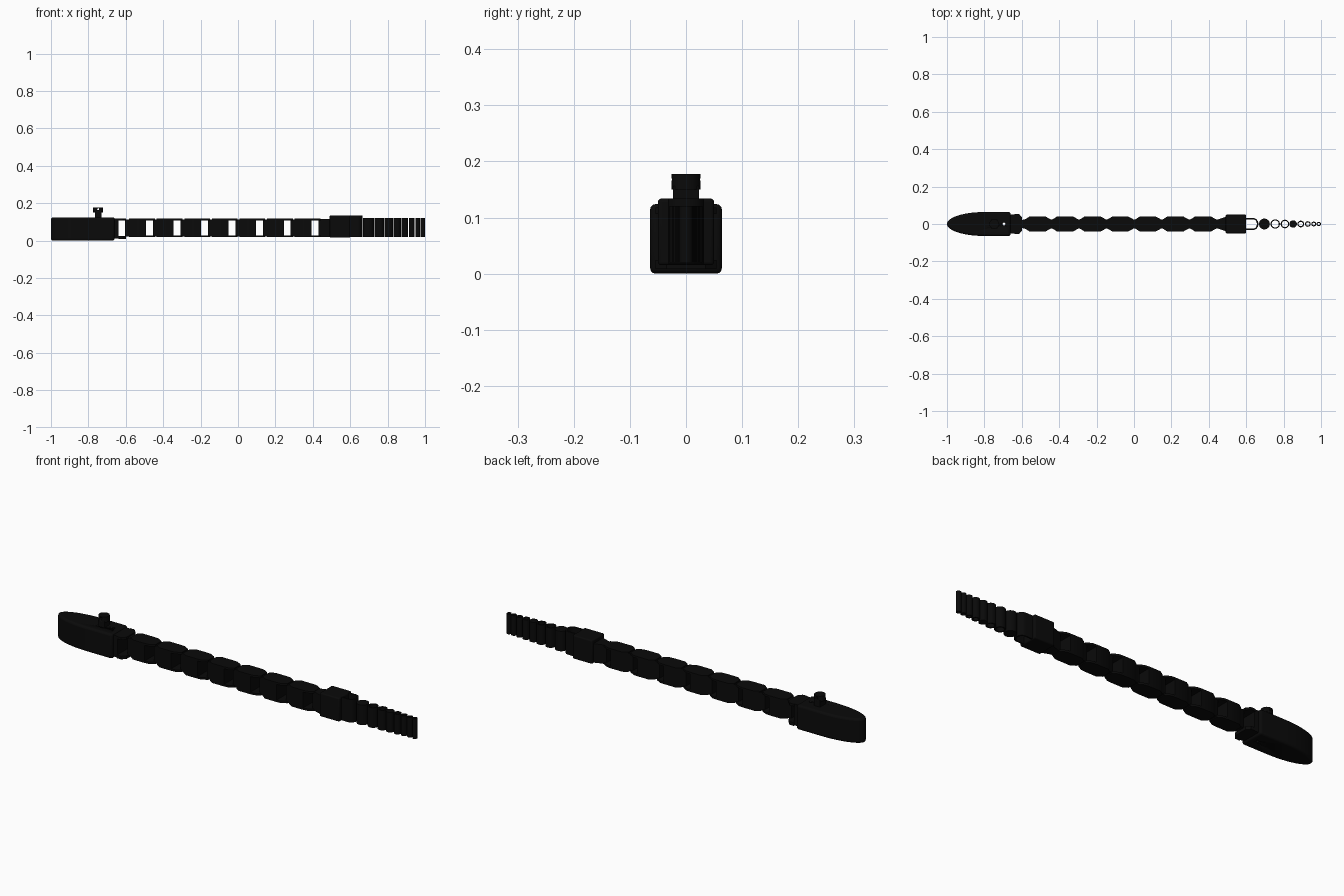
import bpy, bmesh, math

cube = bpy.data.objects.get("Cube")
if cube:
    bpy.data.objects.remove(cube, do_unlink=True)

black = bpy.data.materials.new("matte_black")
black.use_nodes = True
color = (0.003, 0.003, 0.003, 1)
black.diffuse_color = color
black.node_tree.nodes["Principled BSDF"].inputs["Base Color"].default_value = color


def finish(name, bm, bevel=0.0):
    bmesh.ops.recalc_face_normals(bm, faces=bm.faces)
    mesh = bpy.data.meshes.new(name)
    bm.to_mesh(mesh)
    bm.free()
    obj = bpy.data.objects.new(name, mesh)
    bpy.context.collection.objects.link(obj)
    mesh.materials.append(black)
    if bevel:
        mod = obj.modifiers.new("rounded", "BEVEL")
        mod.width, mod.segments, mod.limit_method = bevel, 3, "ANGLE"
    bpy.ops.object.select_all(action="DESELECT")
    obj.select_set(True)
    bpy.context.view_layer.objects.active = obj
    bpy.ops.object.shade_smooth_by_angle(angle=math.radians(35))
    return obj


def prism(name, half, z0, z1, bevel=0.0):
    """Upright solid from a half outline of (x, half width), mirrored in y."""
    outline = [(x, y) for x, y in half]
    outline += [(x, -y) for x, y in reversed(half) if y > 0]
    bm = bmesh.new()
    face = bm.faces.new([bm.verts.new((x, y, z0)) for x, y in outline])
    ext = bmesh.ops.extrude_face_region(bm, geom=[face])
    moved = [v for v in ext["geom"] if isinstance(v, bmesh.types.BMVert)]
    bmesh.ops.translate(bm, verts=moved, vec=(0, 0, z1 - z0))
    return finish(name, bm, bevel)


def box(name, x0, x1, half, z0, z1, bevel=0.0):
    return prism(name, [(x0, half), (x1, half)], z0, z1, bevel)


def wall(name, outer, inner, z0, z1):
    """Vertical wall between two matching closed outlines."""
    bm = bmesh.new()
    rings = [[bm.verts.new((x, y, z)) for x, y in path]
             for path, z in ((outer, z0), (outer, z1), (inner, z1), (inner, z0))]
    n = len(outer)
    for r in range(4):
        a, b = rings[r], rings[(r + 1) % 4]
        for i in range(n):
            j = (i + 1) % n
            bm.faces.new((a[i], a[j], b[j], b[i]))
    return finish(name, bm)


def circle(x, r, n=24):
    return [(x + r * math.cos(math.tau * i / n), r * math.sin(math.tau * i / n))
            for i in range(n)]


def disc(name, x, r, z0, z1):
    bm = bmesh.new()
    bmesh.ops.create_cone(bm, cap_ends=True, segments=24, radius1=r, radius2=r, depth=z1 - z0)
    bmesh.ops.translate(bm, verts=bm.verts, vec=(x, 0, (z0 + z1) / 2))
    return finish(name, bm)


def drill(target, cutter):
    mod = target.modifiers.new("hole", "BOOLEAN")
    mod.object, mod.operation = cutter, "DIFFERENCE"
    cutter.hide_render = True
    cutter.hide_set(True)


# Bullet-shaped head with a small vertical hole
nose = [(-0.8 - 0.2 * math.cos(a), 0.064 * math.sin(a))
        for a in (math.pi / 2 * i / 14 for i in range(15))]
head = prism("head", nose + [(-0.66, 0.064)], 0, 0.124, 0.01)
drill(head, disc("head_hole_cutter", -0.695, 0.007, -0.1, 0.3))
box("head_collar", -0.675, -0.638, 0.05, 0.01, 0.118)
for name, z0, z1 in (("head_fork_top", 0.106, 0.118), ("head_fork_bottom", 0.008, 0.024)):
    prism(name, [(-0.64, 0.054), (-0.615, 0.054), (-0.598, 0.035)], z0, z1)

# Knob on the head, with a cross hole in its cap
box("knob_stem", -0.765, -0.731, 0.023, 0.118, 0.156)
cap = disc("knob_cap", -0.748, 0.026, 0.15, 0.178)
cutter = disc("cap_hole_cutter", 0, 0.005, -0.1, 0.1)
cutter.rotation_euler.x = math.pi / 2
cutter.location = (-0.748, 0, 0.168)
drill(cap, cutter)

# Jointed links: tapered neck, wide body and a forked rear end
pitch = 0.1475
for i in range(7):
    g = -0.622 + i * pitch
    prism(f"link_neck_{i + 1}", [(g + 0.019, 0.02), (g + 0.038, 0.025), (g + 0.06, 0.036)],
          0.022, 0.112)
    e = g + pitch
    prism(f"link_body_{i + 1}", [(g + 0.04, 0.025), (g + 0.064, 0.041), (e - 0.018, 0.041)],
          0.018, 0.117)
    for side, z0, z1 in (("top", 0.107, 0.117), ("bottom", 0.018, 0.028)):
        prism(f"link_fork_{side}_{i + 1}",
              [(e - 0.02, 0.041), (e + 0.003, 0.039), (e + 0.03, 0.024)], z0, z1)

# Rear block with its neck
prism("rear_neck", [(0.43, 0.02), (0.45, 0.025), (0.5, 0.042)], 0.02, 0.115)
box("rear_block", 0.49, 0.6, 0.05, 0.015, 0.134, 0.006)


# Open loop behind the block
def loop_path(r, back):
    arc = [(0.637 + (back - 0.637) * math.cos(a), r * math.sin(a))
           for a in (math.pi * (i / 16 - 0.5) for i in range(17))]
    return [(0.594, -r)] + arc + [(0.594, r)]


wall("rear_loop", loop_path(0.032, 0.665), loop_path(0.025, 0.657), 0.018, 0.134)

# Shrinking row of tail tubes, two of them solid
tubes = [(0.697, 0.029), (0.755, 0.025), (0.807, 0.023), (0.851, 0.02),
         (0.892, 0.018), (0.929, 0.015), (0.961, 0.013), (0.988, 0.012)]
for i, (x, r) in enumerate(tubes):
    if i in (0, 3):
        disc(f"tail_post_{i + 1}", x, r, 0.02, 0.121)
    else:
        wall(f"tail_tube_{i + 1}", circle(x, r), circle(x, r - 0.006), 0.02, 0.121)
